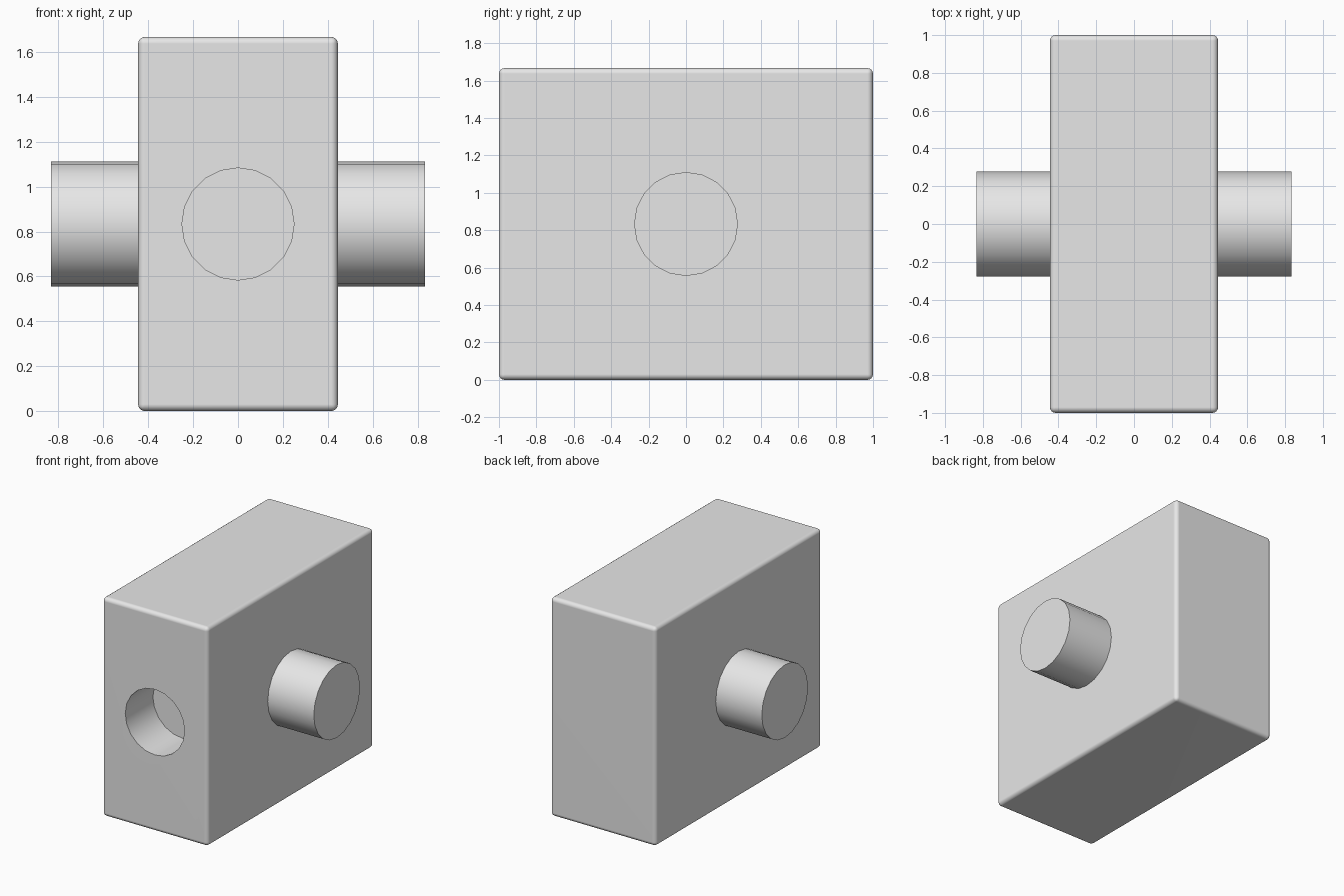
import bpy
import math

default_cube = bpy.data.objects.get("Cube")
if default_cube:
    bpy.data.objects.remove(default_cube, do_unlink=True)

HALF_X, HEIGHT = 0.445, 1.667
MID = HEIGHT / 2
PEG_END = 0.833

grey = bpy.data.materials.new("light grey")
grey.use_nodes = True
colour = (0.8, 0.8, 0.8, 1)
grey.diffuse_color = colour
grey.node_tree.nodes["Principled BSDF"].inputs["Base Color"].default_value = colour


def cylinder(name, radius, depth, location, rotation):
    bpy.ops.mesh.primitive_cylinder_add(vertices=20, radius=radius, depth=depth,
                                        location=location, rotation=rotation)
    obj = bpy.context.object
    obj.name = name
    obj.data.materials.append(grey)
    return obj


def smooth(obj):
    bpy.ops.object.select_all(action='DESELECT')
    obj.select_set(True)
    bpy.context.view_layer.objects.active = obj
    bpy.ops.object.shade_smooth_by_angle(angle=math.radians(35))


# Blind hole cutter, sunk into the front face
hole_depth = 0.333
cutter = cylinder("hole_cutter", 0.25, 2 * hole_depth, (0, -1, MID),
                  (math.pi / 2, 0, 0))
cutter.hide_render = True

# Main block with rounded edges
bpy.ops.mesh.primitive_cube_add(size=2, location=(0, 0, MID))
block = bpy.context.object
block.name = "block"
block.scale = (HALF_X, 1, MID)
bpy.ops.object.transform_apply(location=False, rotation=False, scale=True)
block.data.materials.append(grey)
bevel = block.modifiers.new("rounded_edges", 'BEVEL')
bevel.width, bevel.segments = 0.03, 4
hole = block.modifiers.new("hole", 'BOOLEAN')
hole.operation, hole.solver, hole.object = 'DIFFERENCE', 'EXACT', cutter
for modifier in (bevel.name, hole.name):
    bpy.ops.object.modifier_apply(modifier=modifier)
bpy.data.objects.remove(cutter, do_unlink=True)
smooth(block)
block.modifiers.new("flat_sides", 'WEIGHTED_NORMAL').keep_sharp = True

# Round pegs on both sides
for name, side in (("left_peg", 1), ("right_peg", -1)):
    peg = cylinder(name, 0.278, PEG_END - HALF_X,
                   (side * (PEG_END + HALF_X) / 2, 0, MID), (0, math.pi / 2, 0))
    smooth(peg)
